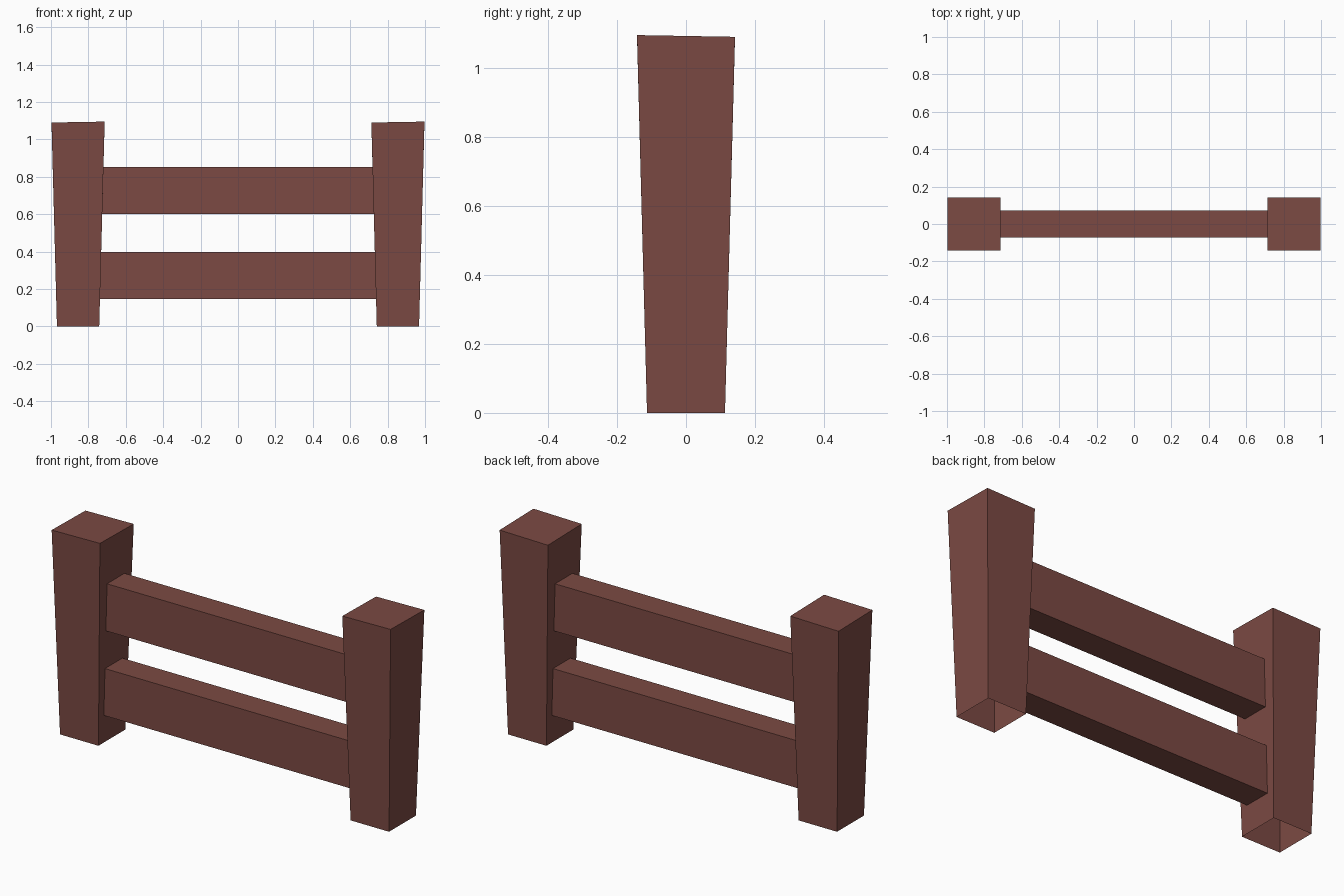
import bpy, bmesh

if "Cube" in bpy.data.objects:
    bpy.data.objects.remove(bpy.data.objects["Cube"])

wood = bpy.data.materials.new("reddish brown wood")
wood.diffuse_color = (0.2, 0.068, 0.056, 1)
wood.use_nodes = True
wood.node_tree.nodes["Principled BSDF"].inputs["Base Color"].default_value = wood.diffuse_color

CORNERS = [(-1, -1), (1, -1), (1, 1), (-1, 1)]
POST_H, FOOT, HEAD = 1.09, 0.113, 0.142   # height, half widths at foot and head
POST_X = 0.855


def make_tube(name, ring_a, ring_b, cap_end):
    """Four-sided tube between two rings, optionally capped at the second."""
    bm = bmesh.new()
    a = [bm.verts.new(p) for p in ring_a]
    b = [bm.verts.new(p) for p in ring_b]
    for i in range(4):
        j = (i + 1) % 4
        bm.faces.new((a[i], a[j], b[j], b[i]))
    if cap_end:
        bm.faces.new(b)
    mesh = bpy.data.meshes.new(name)
    bm.to_mesh(mesh)
    bm.free()
    mesh.materials.append(wood)
    obj = bpy.data.objects.new(name, mesh)
    bpy.context.collection.objects.link(obj)
    return obj


# Tapered posts: wider and slightly tilted at the top, open underneath
for name, cx in (("left_post", -POST_X), ("right_post", POST_X)):
    foot = [(cx + FOOT * sx, FOOT * sy, 0) for sx, sy in CORNERS]
    head = [(cx + HEAD * sx, HEAD * sy, POST_H + 0.0025 * (sx - sy))
            for sx, sy in CORNERS]
    make_tube(name, foot, head, True)


def inner_x(z):
    """Inner face of a post at height z, with a tiny overlap."""
    return POST_X - FOOT - (HEAD - FOOT) * z / POST_H + 0.004


# Rails: open-ended boards whose ends follow the slant of the posts
for name, z0, z1 in (("lower_rail", 0.147, 0.398), ("upper_rail", 0.60, 0.852)):
    section = [(0.073 * sy, z0 if sz < 0 else z1) for sy, sz in CORNERS]
    make_tube(name, [(-inner_x(z), y, z) for y, z in section],
              [(inner_x(z), y, z) for y, z in section], False)
